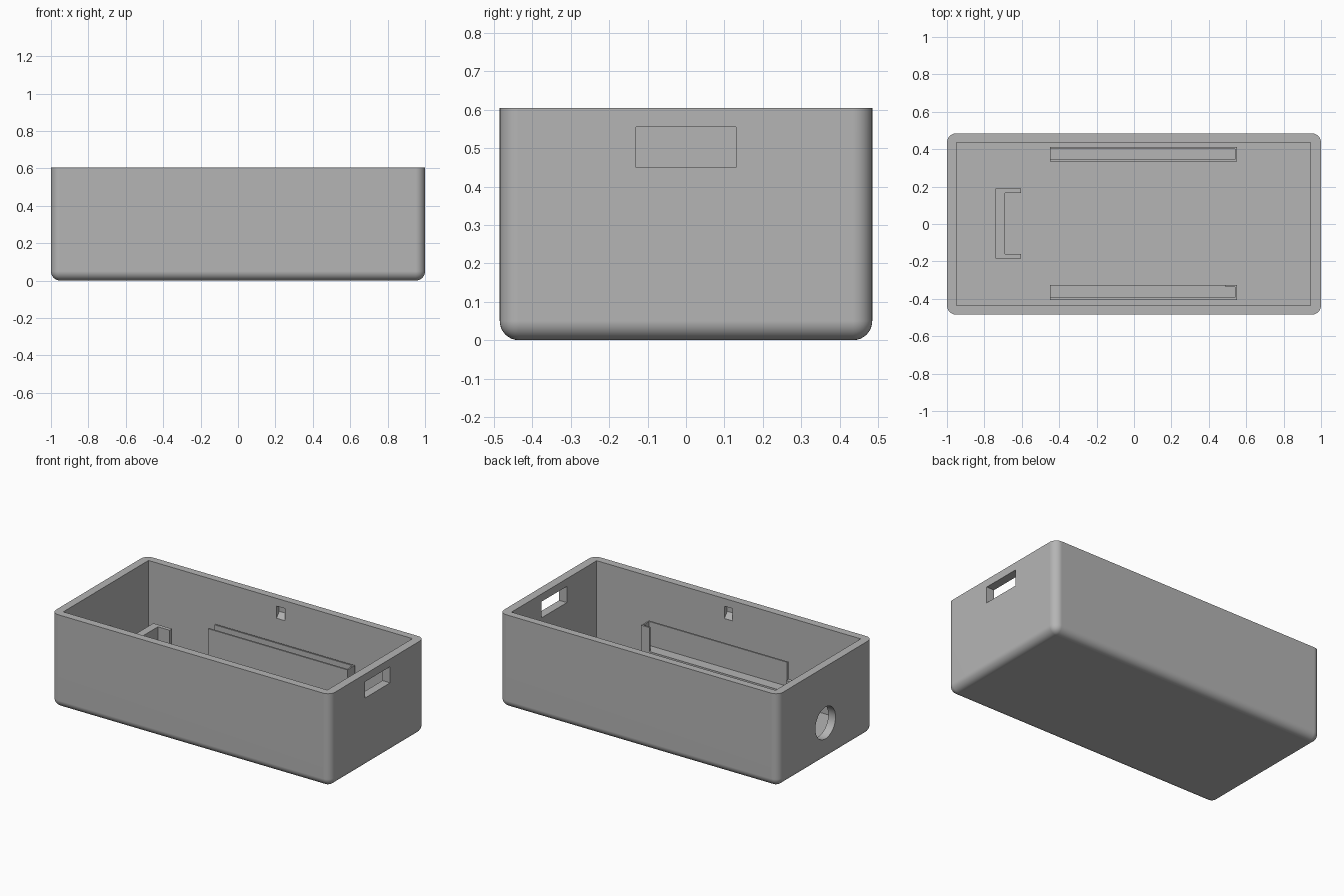
import bpy, bmesh, math
from mathutils import Matrix, Vector

if "Cube" in bpy.data.objects:
    bpy.data.objects.remove(bpy.data.objects["Cube"])

grey = bpy.data.materials.new("plain_grey")
grey.diffuse_color = (0.46, 0.46, 0.46, 1)
grey.use_nodes = True
grey.node_tree.nodes["Principled BSDF"].inputs["Base Color"].default_value = grey.diffuse_color

W, D, H = 2.0, 0.97, 0.605      # outer size
FLOOR = 0.05


def add_object(name, bm):
    bmesh.ops.recalc_face_normals(bm, faces=bm.faces[:])
    mesh = bpy.data.meshes.new(name)
    bm.to_mesh(mesh)
    bm.free()
    mesh.materials.append(grey)
    ob = bpy.data.objects.new(name, mesh)
    bpy.context.collection.objects.link(ob)
    return ob


def block_mesh(x0, x1, y0, y1, z0, z1):
    bm = bmesh.new()
    size = Matrix.Diagonal((x1 - x0, y1 - y0, z1 - z0, 1))
    mid = Vector((x0 + x1, y0 + y1, z0 + z1)) / 2
    bmesh.ops.create_cube(bm, size=1, matrix=Matrix.Translation(mid) @ size)
    return bm


def block(name, *bounds):
    return add_object(name, block_mesh(*bounds))


def prism(name, points, direction):
    """Extrude a closed polygon along a direction."""
    bm = bmesh.new()
    face = bm.faces.new([bm.verts.new(p) for p in points])
    ext = bmesh.ops.extrude_face_region(bm, geom=[face], use_keep_orig=True)
    moved = [g for g in ext["geom"] if isinstance(g, bmesh.types.BMVert)]
    bmesh.ops.translate(bm, verts=moved, vec=direction)
    return add_object(name, bm)


# Case body: rounded on the upright and bottom edges, sharp at the rim
bm = block_mesh(-W / 2, W / 2, -D / 2, D / 2, 0, H)
edges = [e for e in bm.edges if any(v.co.z < H / 2 for v in e.verts)]
bmesh.ops.bevel(bm, geom=edges, offset=0.05, segments=8, profile=0.5,
                affect='EDGES')
case = add_object("case_body", bm)

# Cutters: inner space, plug slot in the right wall, round hole in the left
cutters = [block("cavity_cutter", -0.948, 0.945, -0.435, 0.437, FLOOR, H + 0.2),
           block("slot_cutter", 0.9, 1.1, -0.13, 0.13, 0.45, 0.555)]
ring = [(-1.1, 0.103 * math.cos(a), 0.24 + 0.103 * math.sin(a))
        for a in (i * math.tau / 48 for i in range(48))]
cutters.append(prism("hole_cutter", ring, (0.2, 0, 0)))

# Wedge-shaped catches inside the long walls
for side in (-1, 1):
    prof = [(0.40, 0.555), (0.465, 0.555), (0.465, 0.51), (0.436, 0.475), (0.40, 0.475)]
    cutters.append(prism("catch_cutter", [(-0.03, side * y, z) for y, z in prof],
                         (0.06, 0, 0)))

for cutter in cutters:
    mod = case.modifiers.new("cut", 'BOOLEAN')
    mod.operation, mod.solver, mod.object = 'DIFFERENCE', 'EXACT', cutter
    bpy.context.view_layer.objects.active = case
    bpy.ops.object.modifier_apply(modifier=mod.name)
    bpy.data.objects.remove(cutter)

bpy.ops.object.select_all(action='DESELECT')
case.select_set(True)
bpy.context.view_layer.objects.active = case
bpy.ops.object.shade_smooth_by_angle(angle=math.radians(30))
weighted = case.modifiers.new("flat_sides", 'WEIGHTED_NORMAL')
weighted.keep_sharp = True

# Board holders along both long walls: ledge, outer plate, end stop, inner lip
BASE = FLOOR - 0.01
for name, side, lip_start in (("back", 1, -0.45), ("front", -1, 0.49)):
    inner, outer = (0.335, 0.412) if side > 0 else (0.325, 0.405)

    def rail(part, x0, x1, ya, yb, top):
        y0, y1 = sorted((side * ya, side * yb))
        block(f"{name}_holder_{part}", x0, x1, y0, y1, BASE, top)

    rail("ledge", -0.45, 0.55, inner, outer, 0.18)
    rail("outer_plate", -0.45, 0.55, outer - 0.011, outer, 0.335)
    rail("end_stop", 0.54, 0.55, inner, outer, 0.335)
    rail("inner_lip", lip_start, 0.55, inner, inner + 0.011, 0.335)

# U-shaped socket bracket behind the round hole
u = [(-0.74, -0.185), (-0.605, -0.185), (-0.605, -0.16), (-0.69, -0.16),
     (-0.69, 0.165), (-0.605, 0.165), (-0.605, 0.19), (-0.74, 0.19)]
prism("socket_bracket", [(x, y, BASE) for x, y in u], (0, 0, 0.348 - BASE))
